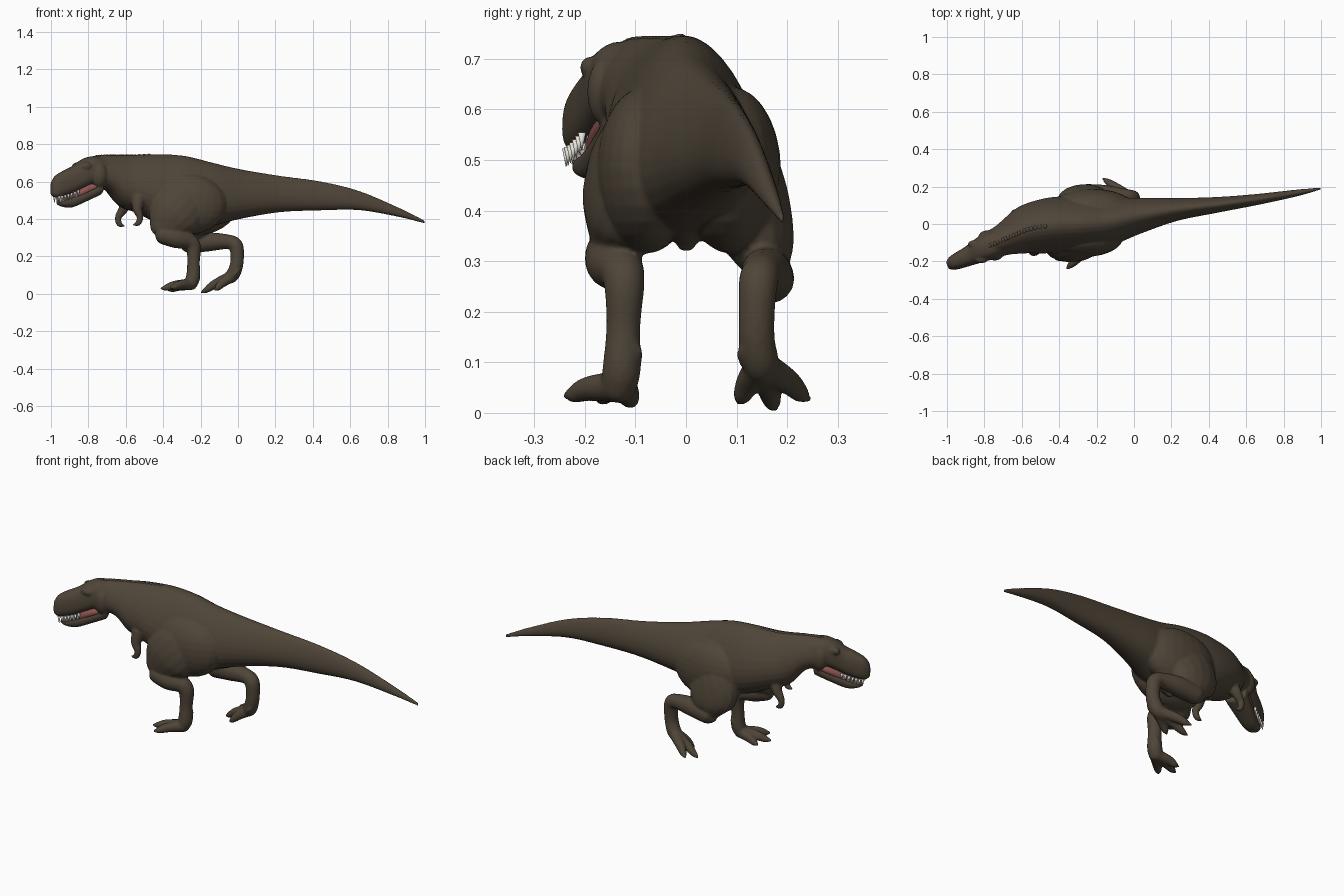
import bpy, bmesh, math
from mathutils import Vector, Matrix

if "Cube" in bpy.data.objects:
    bpy.data.objects.remove(bpy.data.objects["Cube"])


def material(name, rgb):
    m = bpy.data.materials.new(name)
    m.diffuse_color = (*rgb, 1)
    m.use_nodes = True
    m.node_tree.nodes["Principled BSDF"].inputs["Base Color"].default_value = m.diffuse_color
    return m


BROWN = material("dark brown skin", (0.078, 0.060, 0.040))
PINK = material("pink mouth", (0.27, 0.09, 0.088))
IVORY = material("ivory teeth", (0.82, 0.79, 0.72))


def spline(pts, n=6):
    """Catmull-Rom through tuples of any length."""
    p = [Vector(q) for q in pts]
    p = [p[0] * 2 - p[1]] + p + [p[-1] * 2 - p[-2]]
    out = []
    for i in range(1, len(p) - 2):
        a, b, c, d = p[i - 1:i + 3]
        for j in range(n):
            t = j / n
            out.append((b * 2 + (c - a) * t + (a * 2 - b * 5 + c * 4 - d) * t * t
                        + (b * 3 - a - c * 3 + d) * t ** 3) * 0.5)
    return out + [p[-2]]


def bridge(bm, rings):
    vs = [[bm.verts.new(q) for q in r] for r in rings]
    k = len(vs[0])
    for a, b in zip(vs, vs[1:]):
        for i in range(k):
            bm.faces.new((a[i], a[(i + 1) % k], b[(i + 1) % k], b[i]))
    bm.faces.new(vs[0])
    bm.faces.new(vs[-1])


def loft(bm, stations, taper=0.2, power=1.0, seg=28):
    """Upright egg-shaped sections: x, y, top z, bottom z, half width."""
    s = spline(stations)
    rings = []
    for i, (x, y, zt, zb, hw) in enumerate(s):
        a, b = s[max(i - 1, 0)], s[min(i + 1, len(s) - 1)]
        t = Vector((b[0] - a[0], b[1] - a[1], 0)).normalized()
        side = Vector((-t.y, t.x, 0))
        ring = []
        for k in range(seg):
            u = math.tau * k / seg
            cu, su = (math.copysign(abs(f) ** power, f) for f in (math.cos(u), math.sin(u)))
            ring.append(Vector((x, y, (zt + zb) / 2 + (zt - zb) / 2 * su))
                        + side * max(hw, 0.004) * cu * (1 - taper * su))
        rings.append(ring)
    bridge(bm, rings)


def limb(bm, path, flat=1.0, seg=16):
    """Round-ended tube: x, y, z, radius. flat squeezes it sideways."""
    s = spline(path)
    tan = [(Vector(s[min(i + 1, len(s) - 1)][:3]) - Vector(s[max(i - 1, 0)][:3])).normalized()
           for i in range(len(s))]
    secs = [(Vector(q[:3]), max(q[3], 0.003), t) for q, t in zip(s, tan)]
    for end, sign in ((0, -1), (-1, 1)):
        c, r, t = secs[end]
        caps = [(c + t * sign * r * 0.8 * math.sin(a), r * math.cos(a), t) for a in (0.5, 1.0, 1.4)]
        secs = secs + caps if sign > 0 else caps[::-1] + secs
    rings = []
    for c, r, t in secs:
        u = t.cross(Vector((0, 1, 0))).normalized()
        v = t.cross(u)
        rings.append([c + u * r * math.cos(math.tau * k / seg)
                      + v * r * flat * math.sin(math.tau * k / seg) for k in range(seg)])
    bridge(bm, rings)


def ball(bm, c, r):
    bmesh.ops.create_uvsphere(bm, u_segments=24, v_segments=14, radius=1,
                              matrix=Matrix.Translation(c) @ Matrix.Diagonal((*r, 1)))


def spike(bm, base, tip, r):
    d = Vector(tip) - Vector(base)
    m = Matrix.Translation((Vector(base) + Vector(tip)) / 2) @ d.to_track_quat('Z', 'Y').to_matrix().to_4x4()
    bmesh.ops.create_cone(bm, cap_ends=True, segments=8, radius1=r, radius2=r * 0.1,
                          depth=d.length, matrix=m)


def finish(bm, name, mat):
    bmesh.ops.recalc_face_normals(bm, faces=bm.faces)
    for f in bm.faces:
        f.smooth = True
    me = bpy.data.meshes.new(name)
    bm.to_mesh(me)
    bm.free()
    me.materials.append(mat)
    ob = bpy.data.objects.new(name, me)
    bpy.context.collection.objects.link(ob)
    return ob


skin = bmesh.new()

# tail, torso and neck
trunk = [(1.0, .19, .392, .375, .006), (.865, .165, .459, .410, .018), (.65, .130, .55, .447, .029),
         (.44, .102, .602, .446, .041), (.22, .077, .632, .436, .060), (.01, .043, .667, .40, .096),
         (-.15, .01, .705, .36, .125), (-.28, 0, .737, .345, .14), (-.42, -.005, .747, .375, .145),
         (-.55, -.025, .743, .435, .132), (-.63, -.055, .742, .47, .108), (-.70, -.085, .742, .55, .083),
         (-.77, -.115, .735, .57, .07), (-.82, -.14, .70, .59, .05)]
loft(skin, trunk, 0.27)

# hip muscles and the keel under the hips
ball(skin, (-.22, .088, .48), (.22, .10, .165))
ball(skin, (-.28, -.078, .48), (.22, .10, .165))
limb(skin, [(-.20, .005, .42, .09), (-.22, .002, .37, .05), (-.235, 0, .335, .02)])

# skull and lower jaw
skull = [(-.72, -.095, .725, .58, .07), (-.78, -.12, .735, .588, .072), (-.83, -.145, .72, .568, .064),
         (-.88, -.17, .685, .543, .053), (-.93, -.192, .66, .524, .046), (-.975, -.212, .632, .515, .036),
         (-.998, -.222, .595, .528, .019)]
loft(skin, skull, 0.08, 0.78)
jaw = [(-.74, -.105, .60, .53, .062), (-.82, -.14, .555, .492, .052), (-.89, -.172, .522, .462, .042),
       (-.94, -.195, .504, .466, .034), (-.966, -.208, .498, .478, .016)]
loft(skin, jaw, -0.1, 0.78)

# brows and cheek muscles
for s in (-1, 1):
    side = Vector((.41, -.91, 0)) * s
    ball(skin, Vector((-.835, -.148, .683)) + side * .046, (.035, .02, .021))
    ball(skin, Vector((-.765, -.115, .635)) + side * .052, (.045, .033, .065))

# thighs
limb(skin, [(-.20, -.08, .56, .09), (-.28, -.105, .49, .14), (-.342, -.122, .42, .145),
            (-.382, -.138, .35, .098), (-.39, -.145, .31, .055)], 0.58)
limb(skin, [(-.18, .08, .55, .09), (-.24, .11, .47, .14), (-.265, .13, .39, .145),
            (-.258, .152, .32, .115), (-.255, .165, .262, .055)], 0.55)

# shins and upright foot bones
limb(skin, [(-.40, -.15, .315, .05), (-.33, -.145, .297, .053), (-.265, -.128, .283, .045),
            (-.238, -.122, .25, .040), (-.238, -.124, .17, .034), (-.24, -.127, .09, .038),
            (-.255, -.134, .05, .036)])
limb(skin, [(-.255, .165, .265, .05), (-.15, .158, .278, .05), (-.05, .15, .278, .039),
            (-.012, .143, .258, .039), (-.004, .14, .20, .036), (-.01, .14, .145, .036),
            (-.03, .147, .10, .037), (-.06, .153, .078, .03)])

# toes
feet = [((-.25, -.132, .052), [(-.36, -.24, .034), (-.412, -.172, .029), (-.375, -.105, .02)]),
        ((-.03, .148, .095), [(-.125, .103, .02), (-.197, .175, .007), (-.165, .243, .026)])]
for base, tips in feet:
    b = Vector(base)
    for tip in tips:
        t = Vector(tip)
        mid = b.lerp(t, 0.55) + Vector((0, 0, .006))
        limb(skin, [(*b, .032), (*mid, .025), (*b.lerp(t, 0.82), .018), (*t, .006)])
# dewclaws
limb(skin, [(-.22, -.115, .14, .013), (-.225, -.096, .12, .011), (-.24, -.092, .095, .004)])
limb(skin, [(.0, .125, .14, .013), (-.005, .112, .12, .011), (-.02, .107, .095, .004)])

# arms with hooked fingers
limb(skin, [(-.59, .04, .51, .04), (-.612, .058, .455, .027), (-.64, .06, .41, .018),
            (-.634, .06, .373, .015), (-.605, .06, .362, .005)])
limb(skin, [(-.53, -.125, .51, .04), (-.538, -.145, .455, .027), (-.523, -.15, .41, .018),
            (-.535, -.15, .377, .015), (-.562, -.15, .37, .005)])

body = finish(skin, "body", BROWN)
rm = body.modifiers.new("blend", 'REMESH')
rm.mode = 'VOXEL'
rm.voxel_size = 0.006
rm.use_smooth_shade = True
sm = body.modifiers.new("soften", 'SMOOTH')
sm.factor = 0.5
sm.iterations = 6

# mouth lining between the jaws
bm = bmesh.new()
loft(bm, [(-.75, -.109, .61, .56, .058), (-.82, -.14, .59, .525, .051), (-.87, -.163, .565, .50, .038),
          (-.92, -.187, .54, .49, .018), (-.945, -.199, .53, .488, .008)], 0)
finish(bm, "mouth_lining", PINK)

# teeth along both lips
bm = bmesh.new()
for row, drop, first, last, lift in ((skull, -.036, 17, 31, .008), (jaw, .030, 11, 22, -.008)):
    line = spline(row)
    for i in range(first, last, 2):
        x, y, zt, zb, hw = line[i]
        for s in (-1, 1):
            e = Vector((x, y, 0)) + Vector((.41, -.91, 0)) * s * hw * (0.8 if drop < 0 else 0.7)
            z = (zb if drop < 0 else zt) + lift
            spike(bm, e + Vector((0, 0, z)), e + Vector((0, 0, z + drop)), .008)
finish(bm, "teeth", IVORY)

# row of small scales along the neck and back
bm = bmesh.new()
for q in spline(trunk, 5)[42:64]:
    ball(bm, (q[0], q[1], q[2] - .003), (.010, .012, .006))
finish(bm, "back_ridge", BROWN)
